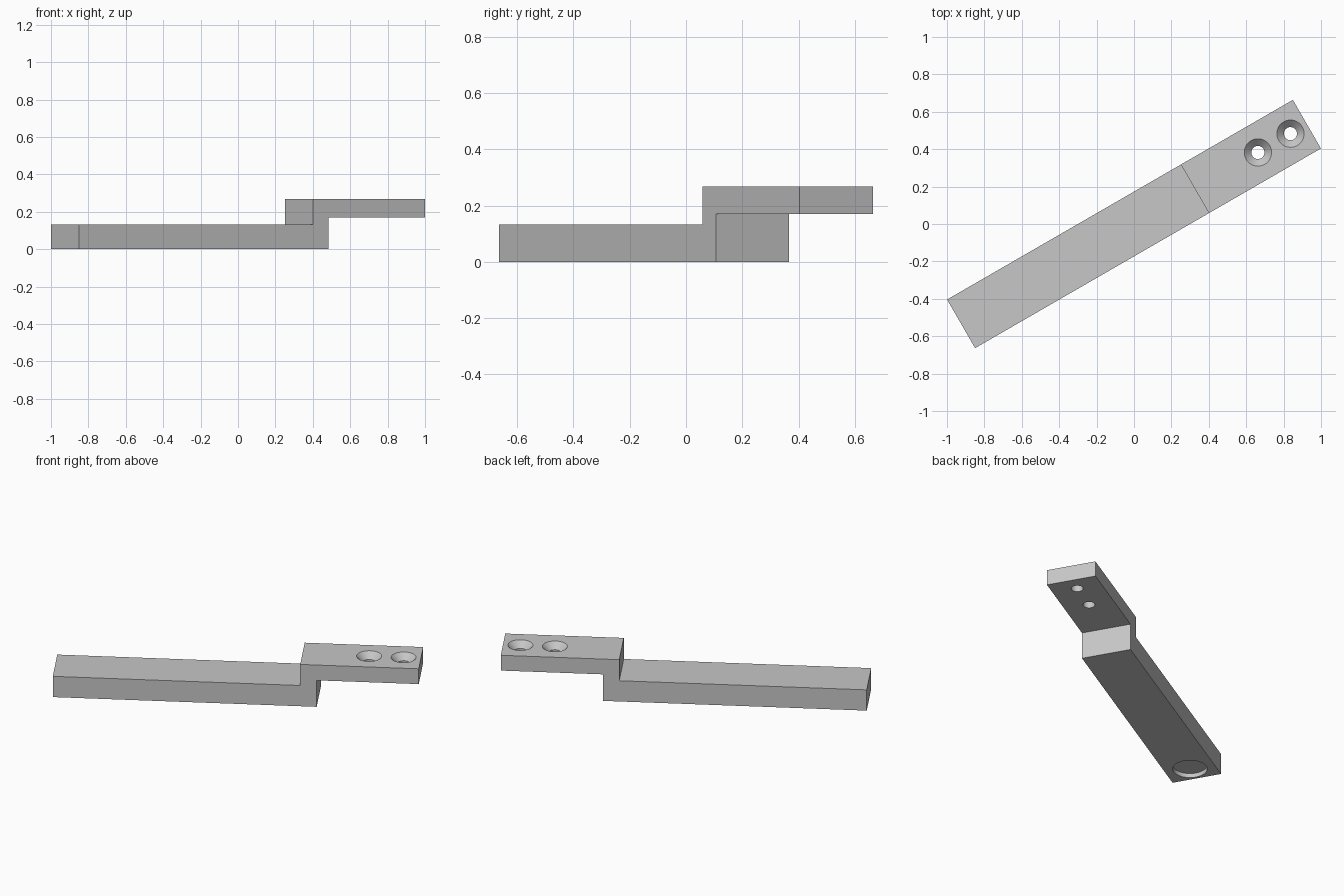
import bpy, bmesh, math

cube = bpy.data.objects.get("Cube")
if cube:
    bpy.data.objects.remove(cube, do_unlink=True)

ANGLE = math.radians(30)
HALF_LENGTH, HALF_WIDTH = 1.0675, 0.15
ARM_TOP, TAB_BOTTOM, TAB_TOP = 0.133, 0.17, 0.268
STEP, ARM_END = 0.376, 0.472

grey = bpy.data.materials.new("plain_grey")
grey.use_nodes = True
grey.diffuse_color = (0.57, 0.57, 0.57, 1)
grey.node_tree.nodes["Principled BSDF"].inputs["Base Color"].default_value = (0.57, 0.57, 0.57, 1)


def add_object(name, bm):
    bmesh.ops.recalc_face_normals(bm, faces=bm.faces)
    mesh = bpy.data.meshes.new(name)
    bm.to_mesh(mesh)
    bm.free()
    mesh.materials.append(grey)
    obj = bpy.data.objects.new(name, mesh)
    bpy.context.collection.objects.link(obj)
    return obj


def turned_cutter(name, x, rings, sides=48):
    """Closed solid of revolution from (radius, z) rings."""
    bm = bmesh.new()
    loops = []
    for r, z in rings:
        loops.append([bm.verts.new((x + r * math.cos(i * math.tau / sides),
                                    r * math.sin(i * math.tau / sides), z))
                      for i in range(sides)])
    for low, high in zip(loops, loops[1:]):
        for i in range(sides):
            j = (i + 1) % sides
            bm.faces.new((low[i], low[j], high[j], high[i]))
    bm.faces.new(loops[0])
    bm.faces.new(loops[-1])
    obj = add_object(name, bm)
    obj.hide_render = True
    return obj


# Stepped bar: side profile extruded across its width
profile = [(-HALF_LENGTH, 0), (ARM_END, 0), (ARM_END, TAB_BOTTOM), (HALF_LENGTH, TAB_BOTTOM),
           (HALF_LENGTH, TAB_TOP), (STEP, TAB_TOP), (STEP, ARM_TOP), (-HALF_LENGTH, ARM_TOP)]
bm = bmesh.new()
side = bm.faces.new([bm.verts.new((x, -HALF_WIDTH, z)) for x, z in profile])
extruded = bmesh.ops.extrude_face_region(bm, geom=[side])["geom"]
bmesh.ops.translate(bm, vec=(0, 2 * HALF_WIDTH, 0),
                    verts=[v for v in extruded if isinstance(v, bmesh.types.BMVert)])
bar = add_object("stepped_bar", bm)

# Countersunk screw holes in the raised tab, round pocket under the far end
HOLE, SINK, OVER = 0.035, 0.073, 0.02
screw_rings = [(HOLE, TAB_BOTTOM - OVER), (HOLE, TAB_TOP - (SINK - HOLE)), (SINK + OVER, TAB_TOP + OVER)]
cutters = [turned_cutter("screw_hole_cutter", x, screw_rings) for x in (0.765, 0.966)]
cutters.append(turned_cutter("pocket_cutter", -HALF_LENGTH + 0.116, [(0.1, -OVER), (0.1, 0.027)]))

bpy.ops.object.select_all(action='DESELECT')
bpy.context.view_layer.objects.active = bar
bar.select_set(True)
for cutter in cutters:
    cut = bar.modifiers.new(cutter.name, 'BOOLEAN')
    cut.operation = 'DIFFERENCE'
    cut.solver = 'EXACT'
    cut.object = cutter
    bpy.ops.object.modifier_apply(modifier=cut.name)
    bpy.data.objects.remove(cutter, do_unlink=True)

# Smooth hole walls, sharp bar edges, bar turned in plan
bpy.ops.object.shade_smooth_by_angle(angle=math.radians(30))
bar.rotation_euler.z = ANGLE
